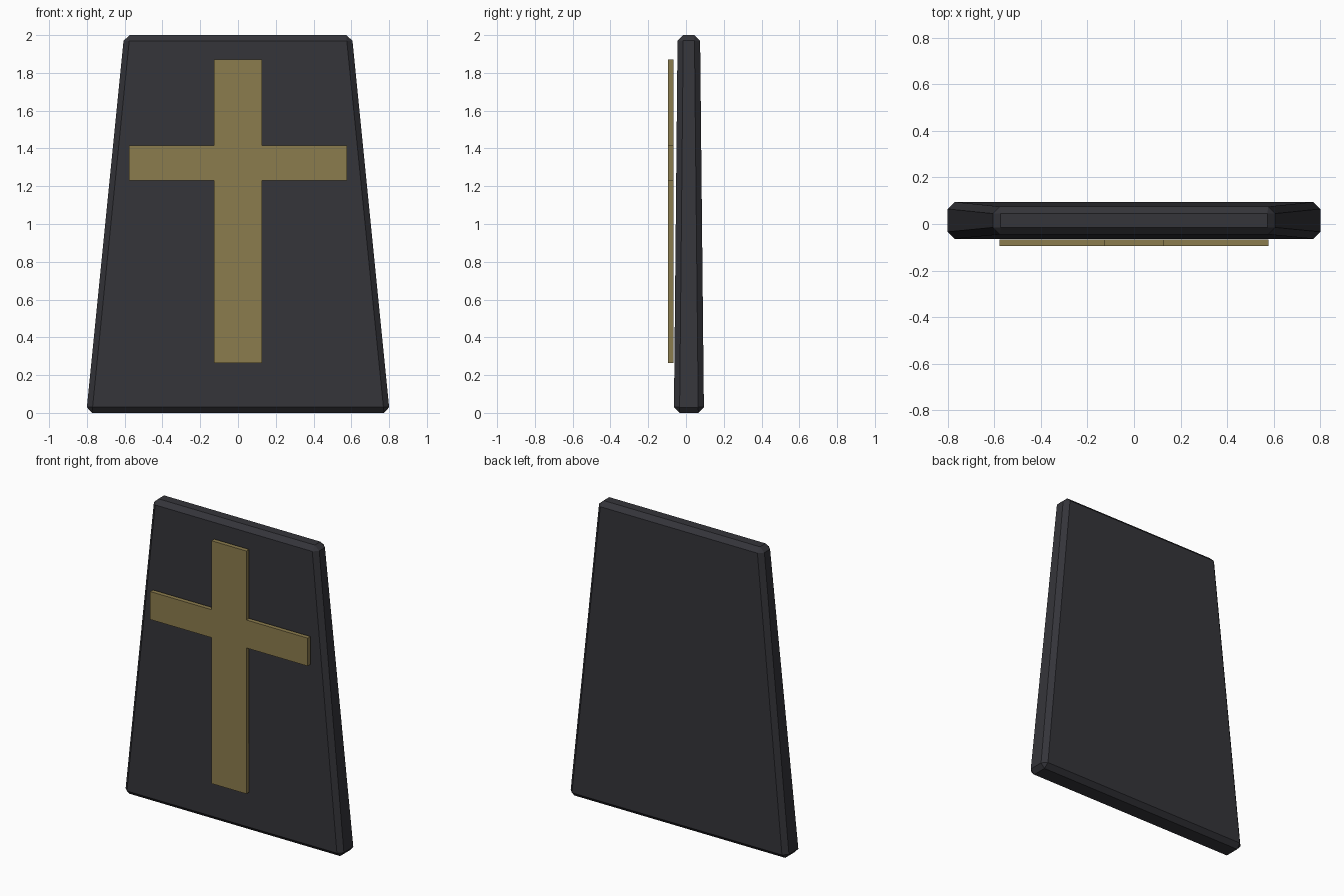
import bpy
import bmesh

if "Cube" in bpy.data.objects:
    bpy.data.objects.remove(bpy.data.objects["Cube"])


def material(name, color):
    mat = bpy.data.materials.new(name)
    mat.diffuse_color = (*color, 1.0)
    mat.use_nodes = True
    mat.node_tree.nodes["Principled BSDF"].inputs["Base Color"].default_value = mat.diffuse_color
    return mat


def add_object(name, bm, mat):
    bmesh.ops.recalc_face_normals(bm, faces=bm.faces)
    mesh = bpy.data.meshes.new(name)
    bm.to_mesh(mesh)
    bm.free()
    mesh.materials.append(mat)
    obj = bpy.data.objects.new(name, mesh)
    bpy.context.collection.objects.link(obj)
    return obj


dark = material("dark_stone", (0.035, 0.035, 0.042))
gold = material("dull_gold", (0.26, 0.2, 0.075))

# Slab: box tapered towards the top, all edges chamfered
bm = bmesh.new()
bmesh.ops.create_cube(bm, size=1.0)
for v in bm.verts:
    top = v.co.z > 0
    width, depth, centre = (1.206, 0.119, 0.015) if top else (1.606, 0.159, 0.0155)
    v.co = (v.co.x * width, v.co.y * depth + centre, 2.0 if top else 0.0)
bmesh.ops.bevel(bm, geom=bm.edges[:], offset=0.03, segments=1,
                affect='EDGES', profile=0.5)
add_object("slab", bm, dark)

# Cross: right half of the outline, mirrored and extruded
half = [(0.128, 0.263), (0.128, 1.23), (0.577, 1.23),
        (0.577, 1.415), (0.128, 1.415), (0.128, 1.872)]
outline = half + [(-x, z) for x, z in reversed(half)]
bm = bmesh.new()
face = bm.faces.new([bm.verts.new((x, -0.095, z)) for x, z in outline])
back = bmesh.ops.extrude_face_region(bm, geom=[face], use_keep_orig=True)
moved = [g for g in back["geom"] if isinstance(g, bmesh.types.BMVert)]
bmesh.ops.translate(bm, verts=moved, vec=(0, 0.029, 0))
add_object("cross", bm, gold)
